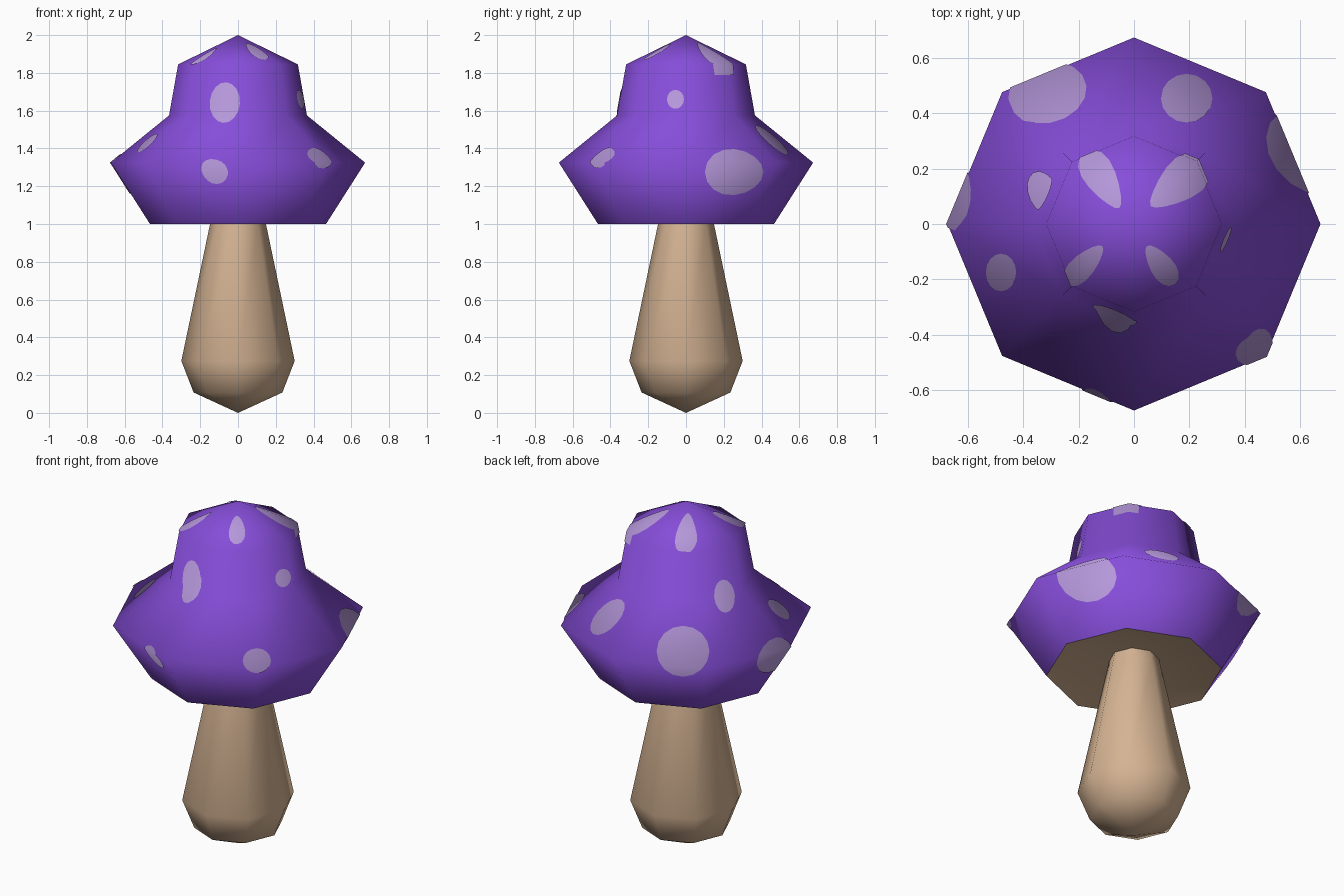
import bpy, bmesh, math
from mathutils import Vector

if "Cube" in bpy.data.objects:
    bpy.data.objects.remove(bpy.data.objects["Cube"])

SIDES = 8


def material(name, rgb):
    m = bpy.data.materials.new(name)
    m.diffuse_color = (*rgb, 1)
    m.use_nodes = True
    m.node_tree.nodes["Principled BSDF"].inputs["Base Color"].default_value = m.diffuse_color
    return m


PURPLE = material("cap_purple", (0.24, 0.075, 0.70))
LILAC = material("spot_lilac", (0.46, 0.31, 0.70))
TAN = material("stem_tan", (0.66, 0.45, 0.29))


def lathe(profile):
    """Eight-sided surface of revolution; profile runs bottom to top."""
    bm = bmesh.new()
    rings = []
    for r, z in profile:
        n = 1 if r == 0 else SIDES
        rings.append([bm.verts.new((r * math.cos(math.tau * i / SIDES),
                                    r * math.sin(math.tau * i / SIDES), z)) for i in range(n)])
    for lo, hi in zip(rings, rings[1:]):
        for i in range(SIDES):
            j = (i + 1) % SIDES
            quad = [lo[i % len(lo)], lo[j % len(lo)], hi[j % len(hi)], hi[i % len(hi)]]
            bm.faces.new(list(dict.fromkeys(quad)))
    bm.normal_update()
    return bm


def finish(bm, name, mat):
    for f in bm.faces:
        f.smooth = True
    me = bpy.data.meshes.new(name)
    bm.to_mesh(me)
    bm.free()
    me.materials.append(mat)
    ob = bpy.data.objects.new(name, me)
    bpy.context.collection.objects.link(ob)
    return ob


# Stem, cap underside and cap
CAP = [(0.466, 1.0), (0.673, 1.325), (0.365, 1.575), (0.317, 1.845), (0, 2.0)]
finish(lathe([(0, 0), (0.235, 0.108), (0.3, 0.275), (0.148, 1.0), (0.127, 1.1)]), "stem", TAN)
finish(lathe([(0, 1.1), (0.466, 1.0)]), "cap_underside", TAN)
bpy.data.objects["cap_underside"].data.flip_normals()
cap = finish(lathe(CAP), "cap", PURPLE)
if sum(p.normal.z for p in bpy.data.objects["cap_underside"].data.polygons) > 0:
    bpy.data.objects["cap_underside"].data.flip_normals()

# Spots: egg outlines projected onto the cap along a direction (azimuth, elevation)
# each entry: u, v, half length, half width, rotation, taper, lowest z
SPOTS = {
    (-90, 90): [(-0.115, 0.16, 0.12, 0.055, 121, 0.4, 1.845),
                (0.16, 0.148, 0.13, 0.07, 40, 0.45, 1.79),
                (-0.18, -0.148, 0.095, 0.042, 226, 0.3, 1.845),
                (0.097, -0.148, 0.085, 0.042, 306, 0.3, 1.845),
                (0.19, 0.454, 0.093, 0.088, 0, 0, 1.34),
                (-0.48, -0.175, 0.068, 0.055, 90, 0, 1.34)],
    (-90, 0): [(-0.07, 0.643, 0.108, 0.08, 85, 0, 1),
               (-0.125, 0.28, 0.075, 0.062, -35, 0.1, 1)],
    (0, 0): [(0.255, 0.275, 0.155, 0.122, 0, -0.1, 1),
             (-0.056, 0.66, 0.05, 0.045, 90, 0, 1)],
    (-55, 25): [(0.10, 0.06, 0.075, 0.066, 0, 0, 1)],
    (125, 25): [(-0.016, 0.11, 0.14, 0.135, 0, 0, 1),
                (0.204, 0.402, 0.088, 0.055, 95, 0, 1),
                (0.465, 0.085, 0.11, 0.075, 45, 0.2, 1)],
}


def cut(bm, co, no):
    bmesh.ops.bisect_plane(bm, geom=bm.verts[:] + bm.edges[:] + bm.faces[:], dist=1e-6,
                           plane_co=co, plane_no=no, clear_outer=True)


def spot_mesh(az, el, u, v, a, b, rot, taper, zmin, steps=16):
    az, el, rot = map(math.radians, (az, el, rot))
    right = Vector((-math.sin(az), math.cos(az), 0))
    up = Vector((-math.sin(el) * math.cos(az), -math.sin(el) * math.sin(az), math.cos(el)))
    view = right.cross(up)
    outline = []
    for i in range(steps):
        t = math.tau * i / steps
        x, y = a * math.cos(t), b * math.sin(t) * (1 + taper * math.cos(t))
        outline.append(Vector((0, 0, 1)) + right * (u + x * math.cos(rot) - y * math.sin(rot))
                       + up * (v + x * math.sin(rot) + y * math.cos(rot)))
    # skin just above the cap, trimmed to the outline
    bm = lathe(CAP)
    moved = [(vt, vt.co + vt.normal * 0.005) for vt in bm.verts]
    for vt, co in moved:
        vt.co = co
    bm.normal_update()
    bmesh.ops.delete(bm, geom=[f for f in bm.faces if f.normal.dot(view) < 0.02], context="FACES")
    for p, q in zip(outline, outline[1:] + outline[:1]):
        cut(bm, p, (q - p).cross(view))
    cut(bm, (0, 0, zmin), (0, 0, -1))
    return bm


spots = bmesh.new()
for (az, el), group in SPOTS.items():
    for spec in group:
        part = spot_mesh(az, el, *spec)
        tmp = bpy.data.meshes.new("spot_part")
        part.to_mesh(tmp)
        part.free()
        spots.from_mesh(tmp)
        bpy.data.meshes.remove(tmp)
spots_ob = finish(spots, "cap_spots", LILAC)

# Spots borrow the cap's smooth shading
dt = spots_ob.modifiers.new("cap_shading", "DATA_TRANSFER")
dt.object = cap
dt.use_loop_data = True
dt.data_types_loops = {"CUSTOM_NORMAL"}
dt.loop_mapping = "POLYINTERP_NEAREST"
